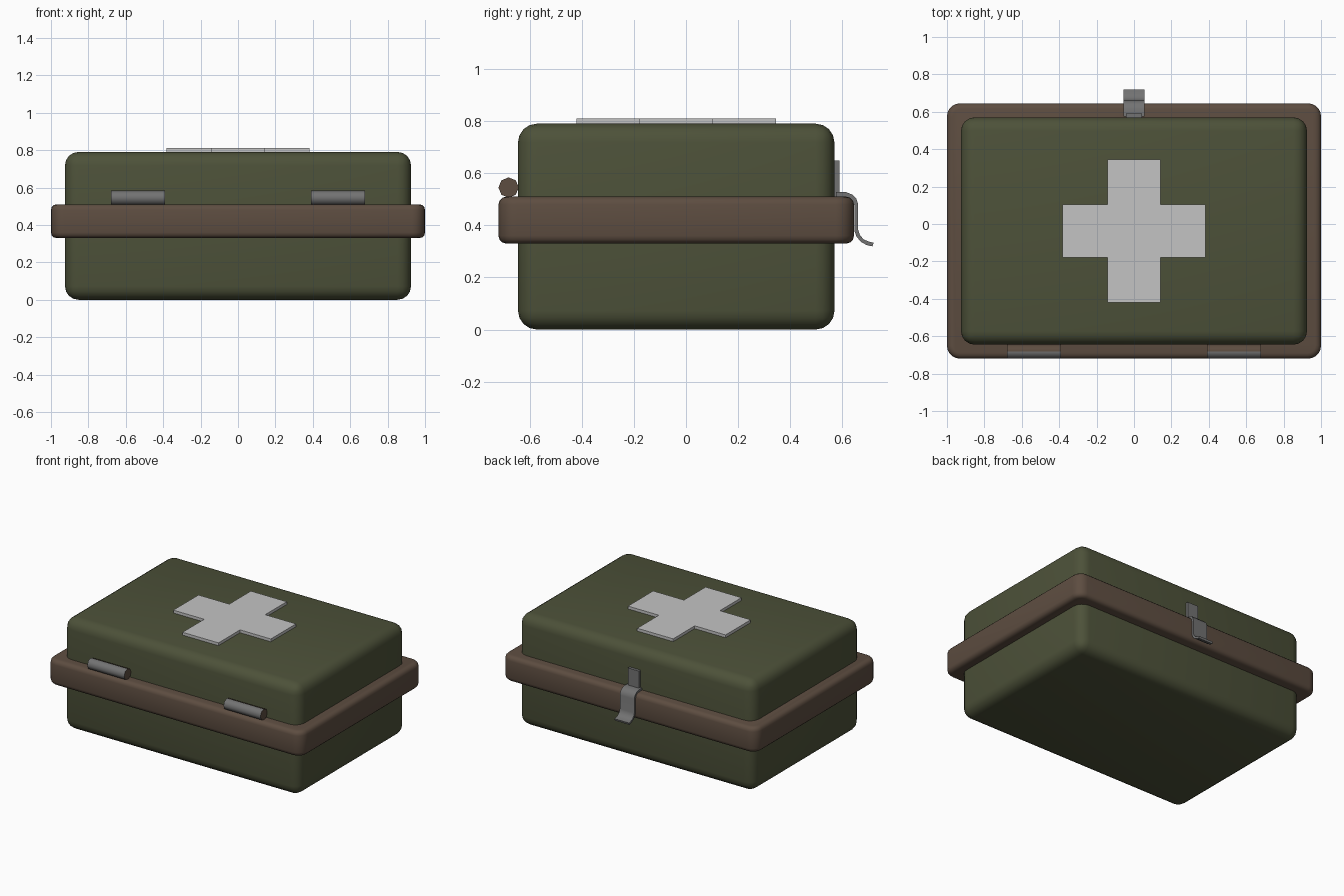
import bpy, bmesh, math
from mathutils import Vector

if "Cube" in bpy.data.objects:
    bpy.data.objects.remove(bpy.data.objects["Cube"])

CY = -0.0375  # y centre of the case


def material(name, rgb):
    m = bpy.data.materials.new(name)
    m.diffuse_color = (*rgb, 1)
    m.use_nodes = True
    m.node_tree.nodes["Principled BSDF"].inputs["Base Color"].default_value = m.diffuse_color
    return m


GREEN = material("olive green", (0.074, 0.083, 0.041))
BROWN = material("brown", (0.110, 0.074, 0.052))
METAL = material("grey metal", (0.17, 0.17, 0.17))
WHITE = material("pale grey", (0.55, 0.55, 0.55))


def finish(bm, name, mats, angle=None):
    bmesh.ops.recalc_face_normals(bm, faces=bm.faces[:])
    me = bpy.data.meshes.new(name)
    bm.to_mesh(me)
    bm.free()
    for m in mats:
        me.materials.append(m)
    if angle:
        me.polygons.foreach_set("use_smooth", [True] * len(me.polygons))
        me.set_sharp_from_angle(angle=math.radians(angle))
    ob = bpy.data.objects.new(name, me)
    bpy.context.collection.objects.link(ob)
    return ob


def box(lo, hi):
    bm = bmesh.new()
    bmesh.ops.create_cube(bm, size=1)
    lo, hi = Vector(lo), Vector(hi)
    for v in bm.verts:
        v.co = Vector([lo[i] + (v.co[i] + 0.5) * (hi[i] - lo[i]) for i in range(3)])
    return bm


def bevel(bm, edges, r, seg):
    bmesh.ops.bevel(bm, geom=edges, offset=r, segments=seg, profile=0.5,
                    affect='EDGES', clamp_overlap=True)


def prism(points, direction):
    """Closed 3D outline pushed along a direction."""
    bm = bmesh.new()
    f = bm.faces.new([bm.verts.new(p) for p in points])
    ext = bmesh.ops.extrude_face_region(bm, geom=[f])["geom"]
    vs = [g for g in ext if isinstance(g, bmesh.types.BMVert)]
    bmesh.ops.translate(bm, verts=vs, vec=direction)
    return bm


# Case body, rounded on every edge
bm = box((-0.925, -0.645, 0.005), (0.925, 0.57, 0.79))
bevel(bm, bm.edges[:], 0.072, 4)
for v in bm.verts:
    v.co.z = max(0.0, v.co.z - 0.005) if v.co.z < 0.1 else v.co.z
finish(bm, "case_body", [GREEN], 40)

# Protruding rim around the middle
bm = box((-1, -0.72, 0.33), (1, 0.645, 0.51))
bevel(bm, [e for e in bm.edges if abs(e.verts[0].co.z - e.verts[1].co.z) > 0.1], 0.07, 5)
bevel(bm, [e for e in bm.edges if abs(e.verts[0].co.z - e.verts[1].co.z) < 0.01
           and any(abs(f.normal.z) > 0.9 for f in e.link_faces)], 0.03, 3)
finish(bm, "rim", [BROWN], 40)

# Cross plate on the lid
a, b = 0.383, 0.141
cross = [(b, a), (b, b), (a, b), (a, -b), (b, -b), (b, -a),
         (-b, -a), (-b, -b), (-a, -b), (-a, b), (-b, b), (-b, a)]
finish(prism([(x, y + CY, 0.785) for x, y in cross], (0, 0, 0.025)), "cross", [WHITE])

# Two hinge barrels: metal on the outside, brown on the inner half and ends
for side, name in ((-1, "hinge_left"), (1, "hinge_right")):
    ring = [(side * 0.535 - 0.145, -0.681 + 0.039 * math.cos(i * math.pi / 4),
             0.545 + 0.039 * math.sin(i * math.pi / 4)) for i in range(8)]
    bm = prism(ring, (0.29, 0, 0))
    bmesh.ops.recalc_face_normals(bm, faces=bm.faces[:])
    for f in bm.faces:
        f.material_index = 0 if f.normal.y < -0.1 else 1
    finish(bm, name, [METAL, BROWN], 50)

# Latch plate on the lid
finish(box((-0.043, 0.56, 0.49), (0.043, 0.59, 0.648)), "latch_plate", [METAL])

# Bent latch tongue hooking over the rim
outline = [(0.575, 0.527), (0.615, 0.527), (0.638, 0.518), (0.654, 0.502), (0.661, 0.48),
           (0.661, 0.382), (0.668, 0.362), (0.682, 0.346), (0.70, 0.338), (0.72, 0.333),
           (0.716, 0.319), (0.694, 0.324), (0.672, 0.336), (0.655, 0.356), (0.646, 0.38),
           (0.646, 0.478), (0.64, 0.493), (0.628, 0.505), (0.612, 0.511), (0.575, 0.511)]
finish(prism([(-0.057, y, z) for y, z in outline], (0.114, 0, 0)), "latch_tongue", [METAL], 35)
